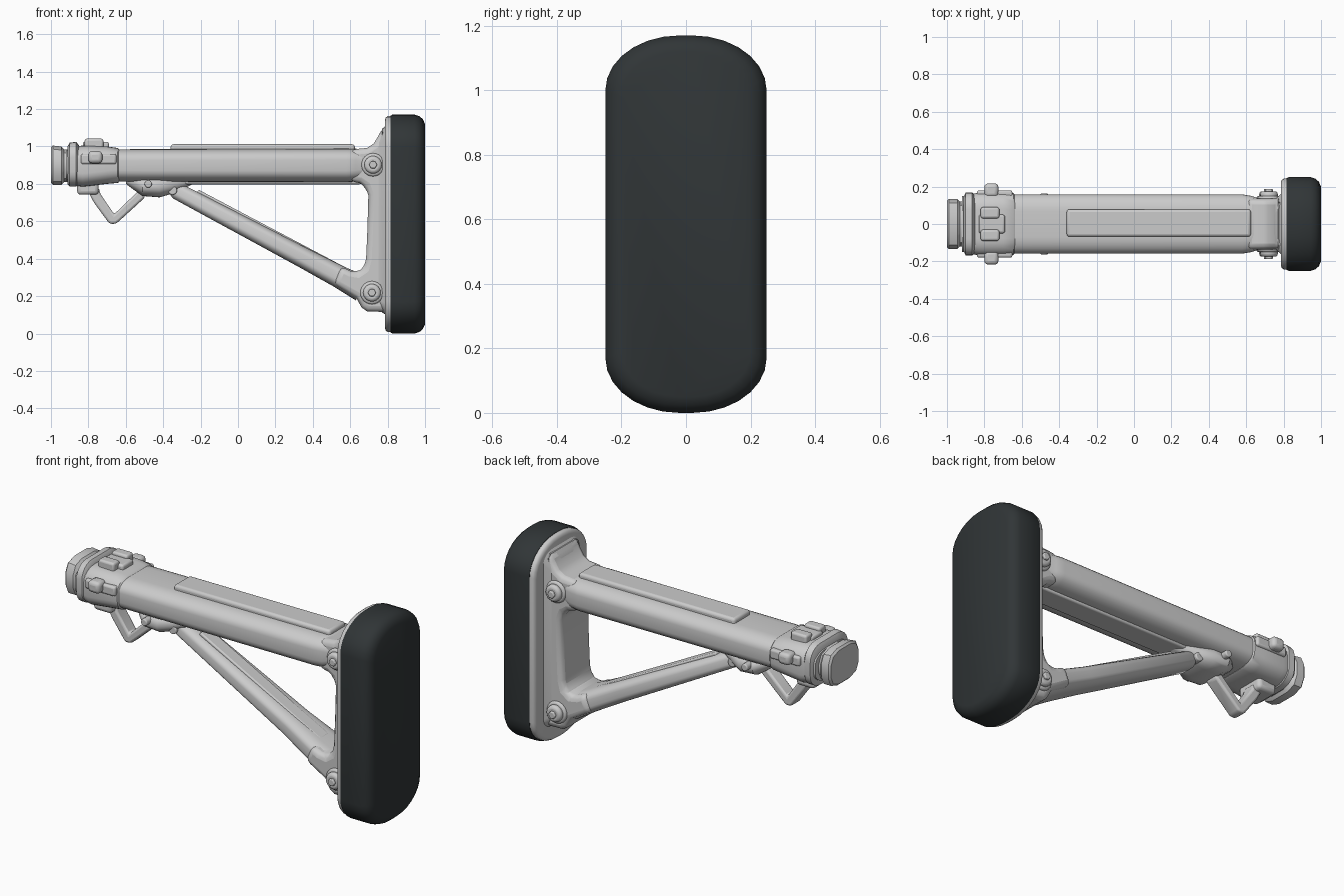
import bpy, bmesh, math
from mathutils import Vector

dark = bpy.data.materials.new("dark_rubber")
dark.diffuse_color = (0.03, 0.036, 0.038, 1)


def finish(bm, name, bevel=0, segs=3, mat=None, limit=35):
    bmesh.ops.recalc_face_normals(bm, faces=bm.faces)
    me = bpy.data.meshes.new(name)
    bm.to_mesh(me)
    bm.free()
    ob = bpy.data.objects.new(name, me)
    bpy.context.collection.objects.link(ob)
    if mat:
        me.materials.append(mat)
    if bevel:
        m = ob.modifiers.new("bevel", 'BEVEL')
        m.width, m.segments = bevel, segs
        m.limit_method, m.angle_limit = 'ANGLE', math.radians(limit)
        m.use_clamp_overlap = False
    bpy.ops.object.select_all(action='DESELECT')
    ob.select_set(True)
    bpy.context.view_layer.objects.active = ob
    bpy.ops.object.shade_smooth_by_angle(angle=math.radians(38))
    return ob


def ring(x, ry, z0, z1, ky=None, kz=None, n=6):
    """Rounded rectangle in the yz plane with elliptical corners ky by kz."""
    ky = 0.5 * ry if ky is None else ky
    kz = 0.3 * (z1 - z0) if kz is None else kz
    pts = []
    for q in range(4):
        sy = 1 if q in (0, 3) else -1
        cz = z1 - kz if q < 2 else z0 + kz
        for i in range(n + 1):
            a = (q + i / n) * math.pi / 2
            pts.append(Vector((x, sy * (ry - ky) + ky * math.cos(a), cz + kz * math.sin(a))))
    return pts


def loft(name, rings, mat=None):
    bm = bmesh.new()
    vs = [[bm.verts.new(p) for p in r] for r in rings]
    for a, b in zip(vs, vs[1:]):
        for i in range(len(a)):
            j = (i + 1) % len(a)
            bm.faces.new((a[i], a[j], b[j], b[i]))
    bm.faces.new(vs[0])
    bm.faces.new(vs[-1])
    bmesh.ops.remove_doubles(bm, verts=bm.verts, dist=1e-5)
    return finish(bm, name, mat=mat)


def prism(name, pts, y, bevel):
    """Profile in xz, extruded to +-y."""
    bm = bmesh.new()
    f = bm.faces.new([bm.verts.new((x, -y, z)) for x, z in pts])
    g = bmesh.ops.extrude_face_region(bm, geom=[f])['geom']
    bmesh.ops.translate(bm, vec=(0, 2 * y, 0), verts=[v for v in g if isinstance(v, bmesh.types.BMVert)])
    return finish(bm, name, bevel)


def box(name, x0, x1, y0, y1, z0, z1, bevel=0.012):
    bm = bmesh.new()
    bmesh.ops.create_cube(bm, size=1)
    for v in bm.verts:
        v.co = ((x0 + x1) / 2 + v.co.x * (x1 - x0), (y0 + y1) / 2 + v.co.y * (y1 - y0),
                (z0 + z1) / 2 + v.co.z * (z1 - z0))
    return finish(bm, name, bevel)


def disc(name, x, z, r, y, n=24, bevel=0.012):
    pts = [(x + r * math.cos(2 * math.pi * i / n), z + r * math.sin(2 * math.pi * i / n)) for i in range(n)]
    return prism(name, pts, y, bevel)


# Butt pad and its backing plate
def pad_ring(x, d):
    return ring(x, 0.25 - d, d, 1.17 - d, 0.23 - d, 0.17 - d * 0.6, 7)

loft("butt_pad", [pad_ring(x, d) for x, d in
     ((0.815, 0.006), (0.825, 0), (0.945, 0), (0.97, 0.008), (0.988, 0.024), (1.0, 0.05))], dark)
loft("backing_plate", [pad_ring(x, d) for x, d in ((0.785, 0.03), (0.79, 0.015), (0.80, 0.008), (0.82, 0.008))])

# Main tube, bottom rail and cheek strip
loft("main_tube", [ring(x, w, a, b, 0.09, 0.06) for x, w, a, b in
     ((-0.92, 0.15, 0.815, 0.985), (-0.64, 0.158, 0.812, 0.985), (0.58, 0.158, 0.81, 0.988),
      (0.63, 0.15, 0.812, 0.988), (0.67, 0.135, 0.82, 0.985), (0.74, 0.135, 0.82, 0.985))])
box("bottom_rail", -0.55, 0.66, -0.065, 0.065, 0.798, 0.84, 0.01)
box("cheek_strip", -0.36, 0.625, -0.068, 0.078, 0.95, 1.012, 0.015)

# Upright frame with filleted corners
prism("rear_frame", [
    (0.80, 1.10), (0.77, 1.095), (0.752, 1.06), (0.725, 1.015), (0.69, 0.992), (0.60, 0.983),
    (0.60, 0.812), (0.65, 0.805), (0.68, 0.785), (0.697, 0.74), (0.692, 0.56), (0.685, 0.40),
    (0.672, 0.35), (0.64, 0.328), (0.60, 0.335), (0.55, 0.36), (0.51, 0.265), (0.63, 0.195),
    (0.66, 0.14), (0.69, 0.118), (0.80, 0.115)], 0.135, 0.03)
loft("frame_flare", [ring(x, w, a, b, 0.08, 0.06) for x, w, a, b in
     ((0.735, 0.128, 0.13, 1.03), (0.76, 0.138, 0.12, 1.075), (0.79, 0.165, 0.10, 1.115))])

# Diagonal strut, widening towards the frame
strut = loft("diagonal_strut", [ring(x, w, -h, h, w * 0.6, h * 0.7) for x, w, h in
             ((0, 0.06, 0.035), (0.02, 0.075, 0.045), (0.8, 0.1, 0.055), (1.0, 0.12, 0.06), (1.14, 0.13, 0.07))])
rib = box("strut_rib", 0.12, 0.98, -0.04, 0.04, -0.02, 0.06, 0.008)
for part in (strut, rib):
    part.location = (-0.345, 0, 0.772)
    part.rotation_euler.y = math.atan2(0.55, 1.04)

# Frame bolts
for tag, x, z in (("upper", 0.722, 0.902), ("lower", 0.716, 0.218)):
    disc(tag + "_bolt_boss", x, z, 0.062, 0.15)
    disc(tag + "_bolt_head", x, z, 0.047, 0.175, bevel=0.016)
    disc(tag + "_bolt_nut", x, z, 0.022, 0.188, 6, 0.005)

# Front cap and collar rings
loft("front_cap", [ring(x, w, a, b, 0.075, 0.065, 2) for x, w, a, b in
     ((-1.0, 0.125, 0.805, 0.995), (-0.99, 0.133, 0.795, 1.005), (-0.945, 0.133, 0.795, 1.0),
      (-0.93, 0.12, 0.81, 0.985), (-0.89, 0.12, 0.81, 0.985))])
loft("collar_ring", [ring(x, w, a, b, 0.09, 0.08) for x, w, a, b in
     ((-0.912, 0.145, 0.80, 1.00), (-0.90, 0.168, 0.785, 1.02), (-0.865, 0.168, 0.785, 1.025),
      (-0.85, 0.155, 0.80, 1.005))])
loft("collar_sleeve", [ring(x, w, a, b, 0.09, 0.07) for x, w, a, b in
     ((-0.87, 0.16, 0.79, 1.00), (-0.83, 0.168, 0.785, 1.005), (-0.70, 0.168, 0.80, 1.0),
      (-0.645, 0.165, 0.805, 0.992), (-0.635, 0.155, 0.81, 0.985))])

# Collar lugs on top, sides and below
box("top_lug_base", -0.83, -0.69, -0.05, 0.05, 0.98, 1.025)
for s in (-1, 1):
    box("top_lug_bar", -0.82, -0.72, s * 0.06 - 0.03, s * 0.06 + 0.03, 0.98, 1.042)
    box("side_lug", -0.80, -0.725, s * 0.18 - 0.037, s * 0.18 + 0.037, 0.91, 0.975, 0.02)
    box("side_tab", -0.84, -0.65, s * 0.15 - 0.03, s * 0.15 + 0.03, 0.905, 0.96)
box("bottom_lug", -0.86, -0.745, -0.08, 0.08, 0.742, 0.82, 0.02)

# Sling loop
prism("sling_loop", [(-0.81, 0.775), (-0.77, 0.70), (-0.695, 0.597), (-0.68, 0.585), (-0.65, 0.588),
                     (-0.50, 0.725), (-0.50, 0.77), (-0.54, 0.755), (-0.662, 0.638), (-0.735, 0.745),
                     (-0.745, 0.78)], 0.04, 0.012)

# Strut bracket and pivot pin
loft("strut_bracket", [ring(x, w, a, 0.84, w * 0.6, (0.84 - a) * 0.45) for x, w, a in
     ((-0.60, 0.05, 0.80), (-0.56, 0.09, 0.77), (-0.51, 0.13, 0.735), (-0.42, 0.13, 0.728),
      (-0.36, 0.10, 0.745), (-0.29, 0.07, 0.775), (-0.24, 0.04, 0.80))])
disc("pivot_pin", -0.35, 0.765, 0.024, 0.092, 16, 0.006)
disc("bracket_pin", -0.48, 0.80, 0.02, 0.163, 16, 0.006)
